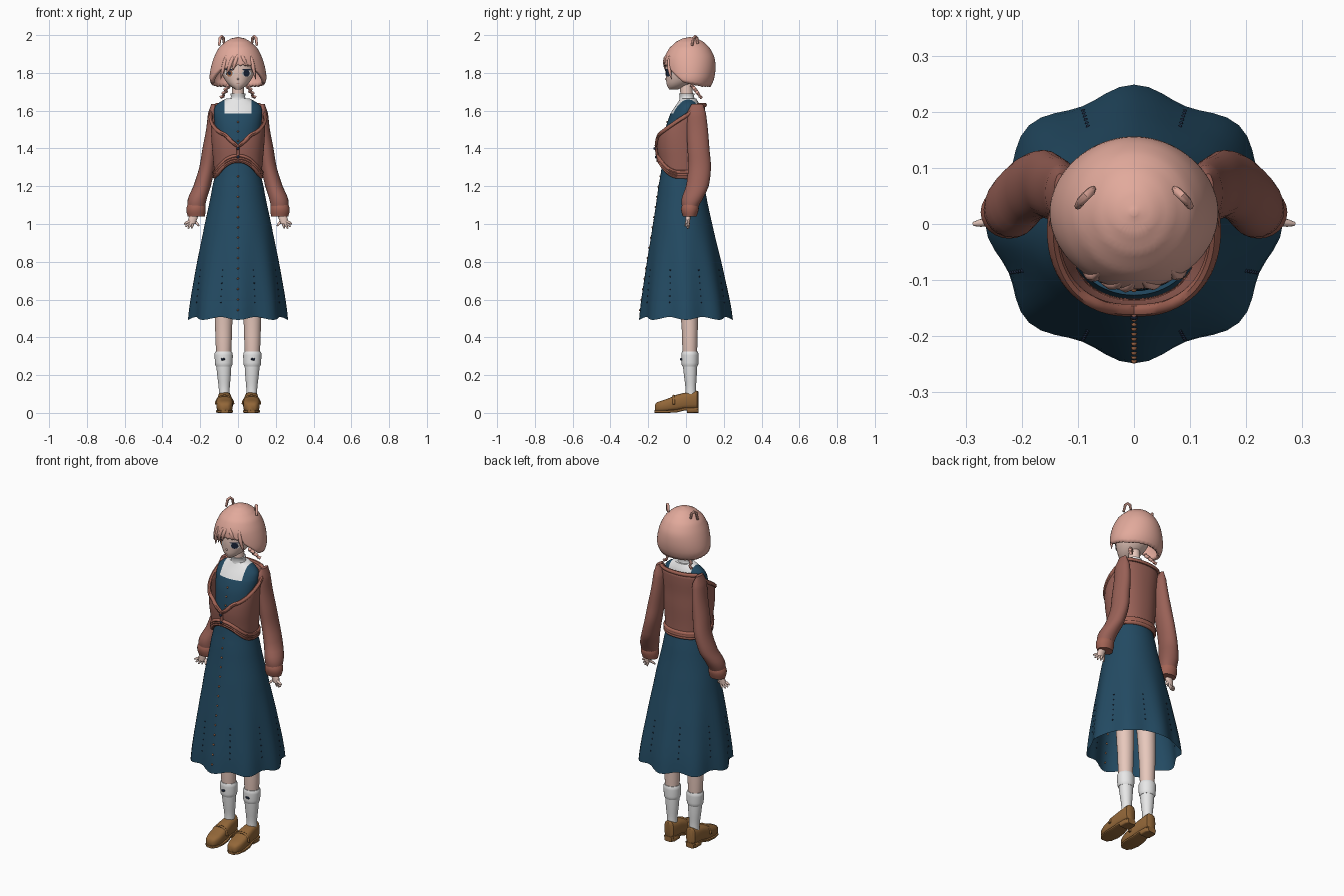
import bpy, bmesh, math
from mathutils import Vector

if "Cube" in bpy.data.objects:
    bpy.data.objects.remove(bpy.data.objects["Cube"])

def material(name, rgb):
    m = bpy.data.materials.new(name)
    m.diffuse_color = (*rgb, 1)
    m.use_nodes = True
    m.node_tree.nodes["Principled BSDF"].inputs["Base Color"].default_value = m.diffuse_color
    return m

HAIR = material("hair pink", (.76, .40, .33))
SKIN = material("skin", (.86, .62, .54))
WHITE = material("white cloth", (.85, .85, .85))
BLUE = material("dress blue", (.017, .070, .125))
KNIT = material("cardigan", (.32, .120, .095))
TRIM = material("cardigan trim", (.36, .125, .09))
SHOE = material("shoe leather", (.29, .135, .04))
BUTTON = material("button orange", (.42, .16, .07))
DARK = material("dark navy", (.012, .022, .05))

def finish(ob, mat, mirror=False, solid=0, angle=45):
    ob.data.materials.append(mat)
    if solid:
        mod = ob.modifiers.new("thickness", 'SOLIDIFY')
        mod.thickness, mod.offset = solid, -1
    if mirror:
        ob.modifiers.new("mirror", 'MIRROR')
    bpy.ops.object.select_all(action='DESELECT')
    ob.select_set(True)
    bpy.context.view_layer.objects.active = ob
    if ob.type == 'CURVE':
        bpy.ops.object.convert(target='MESH')
        ob = bpy.context.object
    bpy.ops.object.shade_smooth_by_angle(angle=math.radians(angle))
    return ob

def from_bmesh(name, bm, mat, **kw):
    me = bpy.data.meshes.new(name)
    bm.to_mesh(me)
    bm.free()
    ob = bpy.data.objects.new(name, me)
    bpy.context.collection.objects.link(ob)
    return finish(ob, mat, **kw)

def at(rings, z):
    """Smoothly interpolated (cx, cy, rx, ry) at height z; rings ascend."""
    z = min(max(z, rings[0][0]), rings[-1][0])
    i = max(k for k in range(len(rings) - 1) if rings[k][0] <= z)
    a, b = rings[i], rings[i + 1]
    p, q = rings[max(i - 1, 0)], rings[min(i + 2, len(rings) - 1)]
    t = (z - a[0]) / (b[0] - a[0])
    return [a[k] + .5 * t * (b[k] - p[k] + t * (2 * p[k] - 5 * a[k] + 4 * b[k] - q[k]
            + t * (3 * (a[k] - b[k]) + q[k] - p[k]))) for k in range(1, 5)]

def point(rings, th, z, p=1, grow=0):
    cx, cy, rx, ry = at(rings, z)
    c, s = math.cos(th), math.sin(th)
    return Vector((cx + (rx + grow) * math.copysign(abs(c) ** p, c),
                   cy + (ry + grow) * math.copysign(abs(s) ** p, s), z))

def shell(name, rings, mat, lo=None, hi=None, n=32, rows=16, p=1, caps=(1, 1),
          ease=lambda t: t, warp=None, cut=None, **kw):
    """Wrapped surface whose lower and upper edges may vary with angle."""
    lo = lo or (lambda th: rings[0][0])
    hi = hi or (lambda th: rings[-1][0])
    bm, grid = bmesh.new(), []
    for j in range(rows + 1):
        t, row = ease(j / rows), []
        for i in range(n):
            th = 2 * math.pi * i / n
            v = point(rings, th, lo(th) + (hi(th) - lo(th)) * t, p)
            row.append(bm.verts.new(warp(v, th) if warp else v))
        grid.append(row)
    for a, b in zip(grid, grid[1:]):
        for i in range(n):
            k = (i + 1) % n
            bm.faces.new((a[i], a[k], b[k], b[i]))
    if caps[0]:
        bm.faces.new(grid[0][::-1])
    if caps[1]:
        bm.faces.new(grid[-1])
    if cut:
        cut(bm)
    return from_bmesh(name, bm, mat, **kw)

def tube(name, pts, r, mat, radii=None, cyclic=False, **kw):
    cu = bpy.data.curves.new(name, 'CURVE')
    cu.dimensions, cu.bevel_depth, cu.bevel_resolution, cu.use_fill_caps = '3D', r, 2, True
    sp = cu.splines.new('POLY')
    sp.points.add(len(pts) - 1)
    sp.use_cyclic_u = cyclic
    for i, (sp_pt, q) in enumerate(zip(sp.points, pts)):
        sp_pt.co = (*q, 1)
        sp_pt.radius = radii[i] if radii else 1
    ob = bpy.data.objects.new(name, cu)
    bpy.context.collection.objects.link(ob)
    return finish(ob, mat, **kw)

def beads(name, centres, r, mat, **kw):
    bm = bmesh.new()
    for c in centres:
        ret = bmesh.ops.create_icosphere(bm, subdivisions=1, radius=r)
        bmesh.ops.translate(bm, verts=ret["verts"], vec=c)
    return from_bmesh(name, bm, mat, **kw)

FRONT = -math.pi / 2

# Long flared skirt with a scalloped hem
SKIRT = [(.5, 0, 0, .256, .24), (.75, 0, -.008, .222, .203), (1.0, 0, -.018, .176, .157),
         (1.2, 0, -.024, .135, .122), (1.32, 0, -.027, .113, .100)]
def scallop(v, th):
    k = max(0, (1 - v.z) / .5)
    f = 1 + .045 * k * math.cos(8 * th) - .01 * k
    return Vector((v.x * f, v.y * f, v.z - .008 * k ** 3 * math.cos(8 * th)))
shell("skirt", SKIRT, BLUE, n=64, rows=20, caps=(0, 1), warp=scallop)
beads("skirt_buttons", [scallop(point(SKIRT, FRONT, .55 + .054 * i), FRONT) for i in range(14)], .006, BUTTON)
beads("skirt_stitches", [scallop(point(SKIRT, math.pi * (k / 4 + .125), .58 + .035 * i), math.pi * (k / 4 + .125))
                         for k in range(8) for i in range(6)], .004, DARK)

# Bodice: blue with a white yoke between the straps
TORSO = [(1.30, 0, -.025, .110, .095), (1.42, 0, -.02, .115, .098), (1.52, 0, -.015, .122, .09),
         (1.59, 0, -.002, .128, .078), (1.635, 0, .01, .115, .06), (1.665, 0, .012, .06, .042)]
def yoke(bm):
    for co, no in (((.072, 0, 0), (1, 0, 0)), ((-.072, 0, 0), (1, 0, 0)), ((0, 0, 1.585), (0, 0, 1))):
        bmesh.ops.bisect_plane(bm, geom=bm.verts[:] + bm.edges[:] + bm.faces[:], plane_co=co, plane_no=no)
    for f in bm.faces:
        c = f.calc_center_median()
        f.material_index = int(abs(c.x) < .072 and c.z > 1.585)
shell("bodice", TORSO, BLUE, n=48, rows=18, cut=yoke).data.materials.append(WHITE)
beads("bodice_buttons", [point(TORSO, FRONT, z) for z in (1.44, 1.49, 1.54)], .006, BUTTON)
shell("neck", [(1.64, 0, .005, .034, .034), (1.76, 0, 0, .03, .032)], SKIN, rows=3)
shell("collar", [(1.645, 0, .008, .055, .045), (1.67, 0, .005, .038, .038), (1.692, 0, .004, .041, .041)],
      WHITE, rows=5)

# Off-the-shoulder cardigan
BODY = [(1.23, 0, -.022, .122, .112), (1.32, 0, -.026, .130, .116), (1.42, 0, -.03, .139, .124),
        (1.5, 0, -.027, .143, .122), (1.58, 0, -.008, .144, .108), (1.65, 0, .005, .14, .095)]
def neckline(th):
    x, y = .14 * math.cos(th), -.03 + .13 * math.sin(th)
    return min(1.63, 1.47 + .80 * (y + .15)) - .05 * (max(0, 1 - abs(x) / .06) if y < 0 else 0)
def hemline(th):
    return 1.25 + .085 * max(0, -math.sin(th)) ** 2.5
shell("cardigan_body", BODY, KNIT, hemline, neckline, n=64, rows=14, p=.9, caps=(0, 0), solid=.01)
RING = [2 * math.pi * i / 64 for i in range(64)]
tube("cardigan_neck_trim", [point(BODY, t, neckline(t), .9) for t in RING], .011, TRIM, cyclic=True)
for k in range(3):
    tube("cardigan_hem_%d" % k, [point(BODY, t, hemline(t) + .012 * k, .9) for t in RING], .011, TRIM, cyclic=True)
tube("cardigan_placket", [point(BODY, FRONT, 1.33 + .03 * i, 1, .003) for i in range(4)], .009, TRIM)
beads("cardigan_buttons", [point(BODY, FRONT, z, 1, .011) for z in (1.355, 1.40)], .009, DARK)

# Sleeves, cuffs and hands
SLEEVE = [(1.085, .22, .022, .046, .042), (1.13, .216, .032, .050, .056), (1.2, .19, .06, .046, .06),
          (1.3, .163, .072, .042, .06), (1.4, .147, .066, .041, .058), (1.5, .133, .06, .036, .056),
          (1.59, .128, .055, .03, .05), (1.635, .132, .06, .01, .03)]
shell("sleeve", SLEEVE, KNIT, n=24, rows=24, mirror=True)
shell("cuff", [(1.04, .221, .02, .045, .036), (1.06, .222, .02, .05, .043), (1.085, .222, .021, .051, .047),
               (1.102, .221, .022, .046, .042)], TRIM, n=24, rows=6, mirror=True)
shell("palm", [(1.0, .246, .008, .02, .011), (1.03, .238, .01, .024, .014), (1.08, .225, .015, .018, .016)],
      SKIN, n=12, rows=5, mirror=True)
for i, (x, y, z) in enumerate([(.286, .0, 1.0), (.278, .003, .985), (.264, .008, .976), (.246, .014, .976),
                               (.207, -.006, .99)]):
    base = Vector((.256 - .007 * i, .004 + .003 * i, 1.015))
    tip = Vector((x, y, z))
    tube("finger_%d" % i, [base, base.lerp(tip, .6), tip], .0075, SKIN, radii=[1, .9, .5], mirror=True)

# Legs, socks and loafers
shell("leg", [(.2, .075, .022, .032, .032), (.36, .076, .02, .042, .040), (.5, .076, .018, .047, .045),
              (.9, .075, .0, .06, .06)], SKIN, n=24, rows=14, mirror=True)
shell("sock", [(.07, .073, .025, .029, .03), (.13, .073, .025, .029, .028), (.2, .074, .023, .036, .034),
               (.262, .075, .021, .040, .038)], WHITE, n=24, rows=10, mirror=True)
shell("sock_cuff", [(.245, .075, .021, .041, .039), (.256, .075, .021, .046, .044), (.315, .076, .021, .048, .045),
                    (.325, .076, .021, .043, .041)], WHITE, n=24, rows=8, mirror=True)
beads("sock_bow", [(.075, -.026, .285), (.085, -.025, .283)], .007, DARK, mirror=True)

def along_y(name, sections, mat, power, n=20):
    """Loft of rounded cross-sections (y, half width, bottom, top) from toe to heel."""
    bm, rows = bmesh.new(), []
    for y, w, z0, z1 in sections:
        row = []
        for i in range(n):
            c, s = math.cos(2 * math.pi * i / n), math.sin(2 * math.pi * i / n)
            row.append(bm.verts.new((.071 + w * math.copysign(abs(c) ** power, c), y,
                                     (z0 + z1) / 2 + (z1 - z0) / 2 * math.copysign(abs(s) ** power, s))))
        rows.append(row)
    for a, b in zip(rows, rows[1:]):
        for i in range(n):
            bm.faces.new((a[i], a[(i + 1) % n], b[(i + 1) % n], b[i]))
    bm.faces.new(rows[0][::-1])
    bm.faces.new(rows[-1])
    bmesh.ops.recalc_face_normals(bm, faces=bm.faces)
    return from_bmesh(name, bm, mat, mirror=True)

along_y("shoe_upper", [(-.165, .018, .01, .042), (-.155, .032, .006, .056), (-.125, .042, .005, .066),
                       (-.09, .044, .006, .078), (-.05, .042, .01, .096), (-.01, .038, .018, .106),
                       (.035, .036, .02, .113), (.058, .03, .02, .118), (.066, .016, .025, .112)], SHOE, .65)
along_y("shoe_sole", [(-.167, .02, 0, .014), (-.15, .037, 0, .014), (-.1, .046, 0, .014), (-.05, .043, .002, .018),
                      (-.01, .036, .012, .028), (.06, .032, .018, .03)], SHOE, .4)
along_y("shoe_heel", [(.004, .034, 0, .03), (.05, .035, 0, .03), (.067, .024, 0, .03)], SHOE, .4)
tube("shoe_strap", [(.071 + .045 * math.cos(a), -.065, .045 + .045 * math.sin(a))
                    for a in [math.pi * i / 12 for i in range(13)]], .007, SHOE, mirror=True)

# Head with eyes and mouth
HEAD = [(1.712, 0, -.066, .014, .022), (1.732, 0, -.046, .046, .055), (1.77, 0, -.022, .074, .084),
        (1.82, 0, -.01, .09, .098), (1.9, 0, 0, .09, .098), (1.95, 0, .01, .05, .06)]
shell("head", HEAD, SKIN, n=40, rows=18)
beads("nose", [(0, -.106, 1.768)], .006, SKIN)
def face_plate(name, x, z, w, h, mat, lift):
    bm, n = bmesh.new(), 20
    ring = []
    for i in range(n):
        a = 2 * math.pi * i / n
        px, pz = x + w * math.cos(a), z + h * math.sin(a)
        _, cy, rx, ry = at(HEAD, pz)
        ring.append(bm.verts.new((px, cy - ry * math.sqrt(max(0, 1 - (px / rx) ** 2)) - lift, pz)))
    bm.faces.new(ring)
    from_bmesh(name, bm, mat)
for side, iris in ((-1, BUTTON), (1, DARK)):
    face_plate("eye_white", side * .045, 1.798, .024, .018, WHITE, .002)
    face_plate("iris", side * .045, 1.798, .016, .018, iris, .004)
    face_plate("pupil", side * .045, 1.798, .007, .010, DARK, .006)
    face_plate("eyelash", side * .046, 1.817, .025, .004, DARK, .006)
face_plate("mouth", 0, 1.742, .009, .002, KNIT, .003)

# Bobbed hair with a jagged fringe
BOB = [(1.70, 0, .02, .118, .095), (1.73, 0, .02, .137, .112), (1.765, 0, .02, .150, .128),
       (1.82, 0, .02, .145, .136), (1.88, 0, .019, .128, .132), (1.93, 0, .019, .103, .108),
       (1.965, 0, .02, .067, .072), (1.983, 0, .02, .035, .037), (1.989, 0, .02, .006, .006)]
def hair_edge(th):
    d = abs((math.degrees(th) + 90 + 180) % 360 - 180)
    jag = abs(d / 11 % 1 - .5)
    if d < 42:
        drop = .025 if math.cos(th) < 0 else 0
        return 1.835 - drop * d / 42 + .022 * jag
    if d < 75:
        return 1.815 - .068 * (d - 42) / 33
    return 1.747 - .022 * min(1, (d - 75) / 50) + .006 * jag
shell("hair", BOB, HAIR, hair_edge, n=120, rows=24, caps=(0, 1), ease=lambda t: math.sin(t * math.pi / 2), solid=.018)
for i, (x0, x1, z1) in enumerate([(.0, -.03, 1.81), (-.02, -.062, 1.79), (.015, .05, 1.835), (-.06, -.092, 1.765),
                                  (.065, .094, 1.765)]):
    def on_hair(x, z):
        _, cy, rx, ry = at(BOB, z)
        return Vector((x, cy - ry * math.sqrt(max(0, 1 - (x / rx) ** 2)) + .004, z))
    pts = [on_hair(x0 + (x1 - x0) * t, 1.9 + (z1 - 1.9) * t) for t in (0, .25, .5, .75, 1)]
    tube("fringe_lock_%d" % i, pts, .011, HAIR, radii=[.3, .9, 1, .7, .1])

# Small ears and braids
tube("ear", [(.074, .062, 1.955), (.077, .058, 1.983), (.086, .05, 1.994), (.095, .04, 1.985), (.1, .032, 1.945)],
     .008, HAIR, radii=[.8, 1, 1, 1, .8], mirror=True)
tube("braid", [(.05 + .036 * t + .006 * (-1) ** i, .03 + .05 * t, 1.735 - .065 * t)
               for i, t in enumerate([k / 6 for k in range(7)])], .010, HAIR,
     radii=[1, 1, 1, 1, .9, .6, .9], mirror=True)
beads("braid_tie", [(.08, .075, 1.675)], .009, KNIT, mirror=True)
